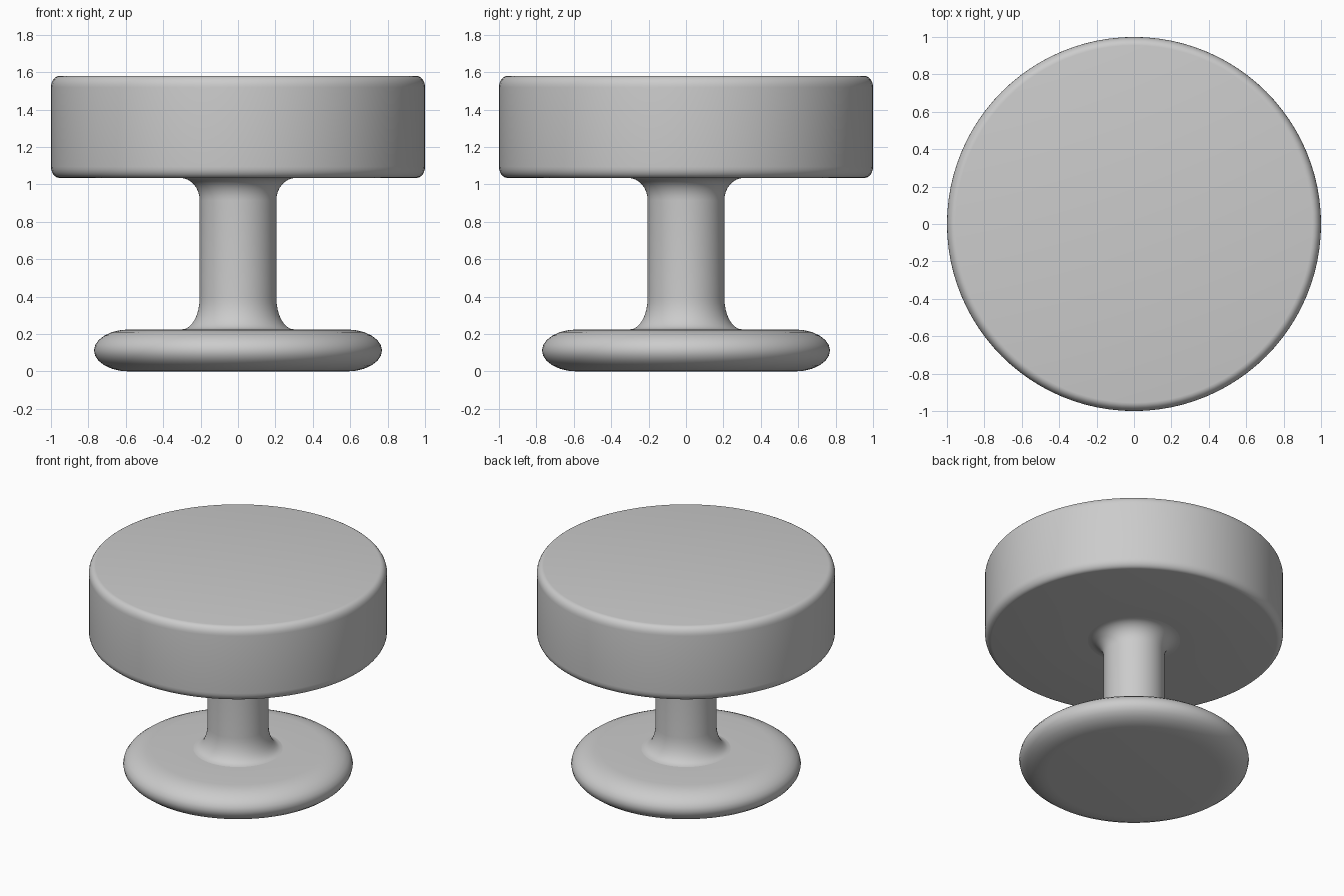
import bpy, bmesh, math

if "Cube" in bpy.data.objects:
    bpy.data.objects.remove(bpy.data.objects["Cube"])

SEGMENTS = 96


def arc(cx, cz, rx, rz, a0, a1, steps=6):
    """Elliptical arc in the (radius, height) plane, angles in degrees."""
    pts = []
    for i in range(steps + 1):
        a = math.radians(a0 + (a1 - a0) * i / steps)
        pts.append((cx + rx * math.cos(a), cz + rz * math.sin(a)))
    return pts


def lathe(name, profile):
    """Spin a bottom-to-top profile around z; points on the axis are merged."""
    bm = bmesh.new()
    verts = [bm.verts.new((r, 0, z)) for r, z in profile]
    edges = [bm.edges.new(p) for p in zip(verts, verts[1:])]
    bmesh.ops.spin(bm, geom=verts + edges, cent=(0, 0, 0), axis=(0, 0, 1),
                   angle=math.tau, steps=SEGMENTS, use_duplicate=False)
    bmesh.ops.remove_doubles(bm, verts=bm.verts, dist=1e-5)
    bmesh.ops.recalc_face_normals(bm, faces=bm.faces)
    # Profiles run upward on +x, so outer walls must face away from the axis
    wall = max(bm.faces, key=lambda f: f.calc_center_median().xy.length)
    if wall.normal.xy.dot(wall.calc_center_median().xy) < 0:
        bmesh.ops.reverse_faces(bm, faces=bm.faces)
    mesh = bpy.data.meshes.new(name)
    bm.to_mesh(mesh)
    bm.free()
    obj = bpy.data.objects.new(name, mesh)
    bpy.context.collection.objects.link(obj)
    bpy.ops.object.select_all(action='DESELECT')
    obj.select_set(True)
    bpy.context.view_layer.objects.active = obj
    bpy.ops.object.shade_smooth_by_angle(angle=math.radians(40))
    return obj


# Base plate with a fully rounded rim, open where the stem meets it
lathe("base_plate", [(0, 0)]
      + arc(0.58, 0.1125, 0.19, 0.1125, -90, 90, 12)
      + [(0.30, 0.225)])

# Stem flaring into the base and into the head
lathe("stem", arc(0.30, 0.395, 0.095, 0.17, 270, 180, 8)
      + arc(0.31, 0.915, 0.105, 0.12, 180, 90, 8))

# Thick disc head with softened edges
lathe("head", [(0.31, 1.035)]
      + arc(0.955, 1.095, 0.045, 0.06, -90, 0)
      + arc(0.955, 1.52, 0.045, 0.06, 0, 90)
      + [(0, 1.58)])
